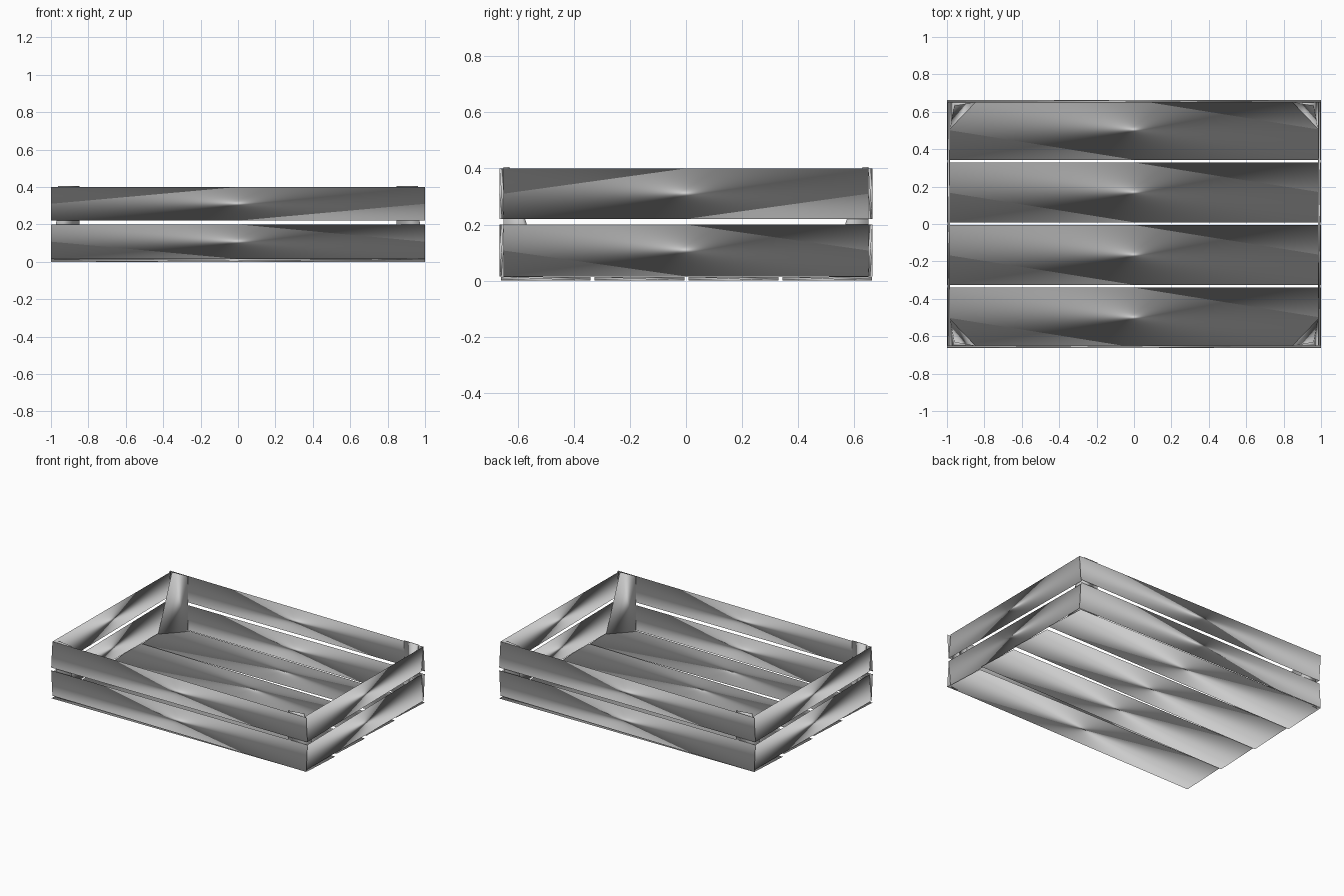
import bpy, bmesh
from mathutils import Vector

if "Cube" in bpy.data.objects:
    bpy.data.objects.remove(bpy.data.objects["Cube"])

T = 0.014                       # board thickness
ROWS = [("lower", 0.015, 0.20, 1), ("upper", 0.22, 0.40, -1)]


def finish(name, bm):
    bmesh.ops.recalc_face_normals(bm, faces=bm.faces)
    for f in bm.faces:
        f.smooth = True
    me = bpy.data.meshes.new(name)
    bm.to_mesh(me)
    bm.free()
    ob = bpy.data.objects.new(name, me)
    bpy.context.collection.objects.link(ob)
    return ob


def board(name, centre, along, across, diagonal=1):
    """Thin four-faced warped slat: one diagonal bows outwards, the other inwards."""
    c, u, v = Vector(centre), Vector(along), Vector(across)
    n = u.cross(v).normalized() * T / 2
    bm = bmesh.new()
    for a in (-1, 1):
        for b in (-1, 1):
            bm.verts.new(c + a * u + b * v - a * b * diagonal * n)
    bmesh.ops.convex_hull(bm, input=bm.verts)
    return finish(name, bm)


def corner_post(name, sx, sy):
    """Triangular corner block that narrows towards the top."""
    bm = bmesh.new()
    bottom = [(0.983, 0.65), (0.848, 0.65), (0.983, 0.51)]
    top = [(0.961, 0.65), (0.848, 0.65), (0.961, 0.63)]
    lo = [bm.verts.new((sx * x, sy * y, 0.013)) for x, y in bottom]
    hi = [bm.verts.new((sx * x, sy * y, 0.405)) for x, y in top]
    bm.faces.new(lo)
    bm.faces.new(hi)
    for i in range(3):
        j = (i + 1) % 3
        bm.faces.new((lo[i], lo[j], hi[j], hi[i]))
    return finish(name, bm)


# Floor slats
for i in range(4):
    yc = -0.5 + i * 0.3345
    board(f"floor_slat_{i + 1}", (0, yc, T / 2), (1, 0, 0), (0, 0.16, 0))

# Side walls: two rows of boards on each side
for row, z0, z1, d in ROWS:
    zc, up = (z0 + z1) / 2, (0, 0, (z1 - z0) / 2)
    for side, s in (("front", -1), ("back", 1)):
        board(f"{side}_{row}_slat", (0, s * 0.657, zc), (-s, 0, 0), up, d)
    for side, s in (("left", -1), ("right", 1)):
        board(f"{side}_{row}_slat", (s * 0.991, 0, zc), (0, s * 0.65, 0), up, d)

# Corner posts
for xn, sx in (("left", -1), ("right", 1)):
    for yn, sy in (("front", -1), ("back", 1)):
        corner_post(f"{yn}_{xn}_corner_post", sx, sy)
